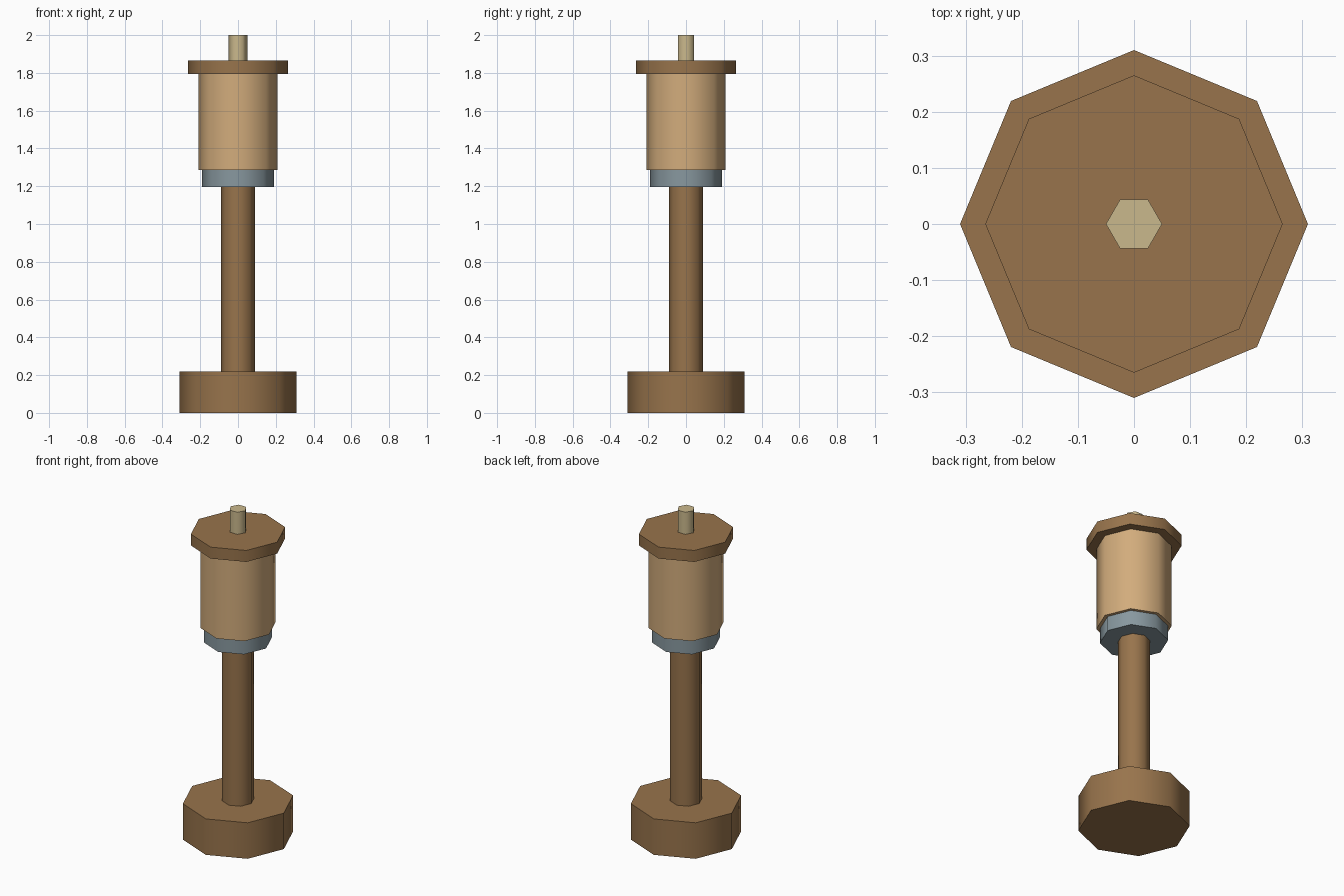
import bpy, bmesh, math

if "Cube" in bpy.data.objects:
    bpy.data.objects.remove(bpy.data.objects["Cube"])


def srgb(r, g, b):
    lin = lambda c: c / 12.92 if c <= 0.04045 else ((c + 0.055) / 1.055) ** 2.4
    return (lin(r / 255), lin(g / 255), lin(b / 255), 1)


def material(name, rgb):
    mat = bpy.data.materials.new(name)
    mat.diffuse_color = srgb(*rgb)
    mat.use_nodes = True
    mat.node_tree.nodes["Principled BSDF"].inputs["Base Color"].default_value = mat.diffuse_color
    return mat


brown = material("brown_wood", (152, 116, 76))
tan = material("tan_wood", (210, 172, 124))
grey = material("blue_grey_metal", (136, 152, 159))
cream = material("pale_cream", (202, 184, 140))


def prism(name, radius, z0, z1, sides, mat):
    """Upright prism with a corner on the +x axis and smooth-shaded sides."""
    bm = bmesh.new()
    ring = [bm.verts.new((radius * math.cos(i * math.tau / sides),
                          radius * math.sin(i * math.tau / sides), z0))
            for i in range(sides)]
    face = bm.faces.new(ring)
    top = bmesh.ops.extrude_face_region(bm, geom=[face], use_keep_orig=True)
    for v in top["geom"]:
        if isinstance(v, bmesh.types.BMVert):
            v.co.z = z1
    bmesh.ops.recalc_face_normals(bm, faces=bm.faces)
    mesh = bpy.data.meshes.new(name)
    bm.to_mesh(mesh)
    bm.free()
    mesh.materials.append(mat)
    obj = bpy.data.objects.new(name, mesh)
    bpy.context.collection.objects.link(obj)
    bpy.ops.object.select_all(action='DESELECT')
    obj.select_set(True)
    bpy.context.view_layer.objects.active = obj
    bpy.ops.object.shade_smooth_by_angle(angle=math.radians(65))
    return obj


# Stacked parts from the bottom up
prism("base", 0.31, 0.0, 0.22, 8, brown)
prism("stem", 0.09, 0.22, 1.195, 8, brown)
prism("collar", 0.19, 1.195, 1.285, 8, grey)
prism("body", 0.21, 1.285, 1.795, 8, tan)
prism("cap", 0.265, 1.795, 1.865, 8, brown)
prism("tip", 0.05, 1.865, 2.0, 6, cream)
